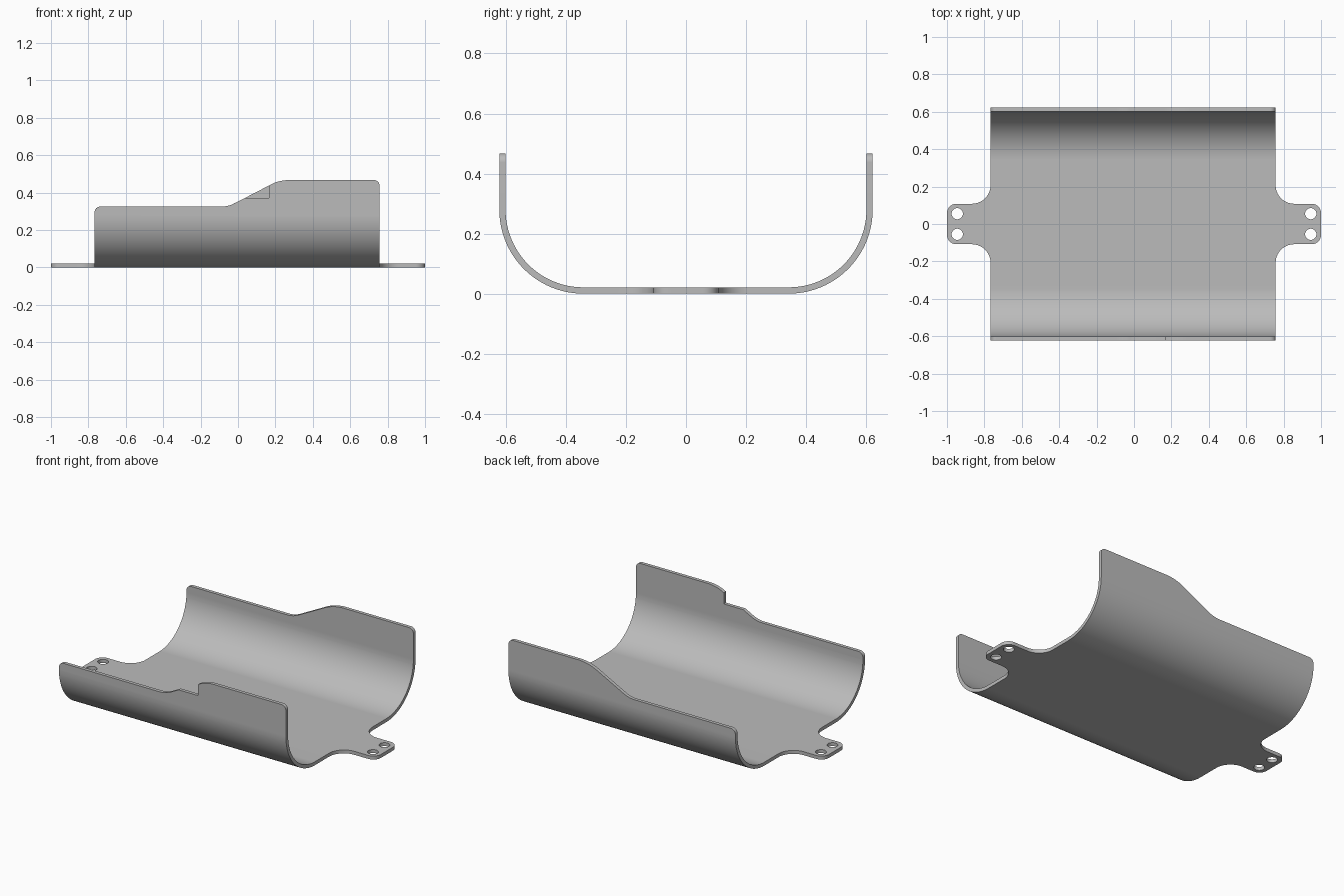
import bpy
import bmesh
from math import radians, tan, cos, sin, pi
from mathutils import Vector, Matrix

if "Cube" in bpy.data.objects:
    bpy.data.objects.remove(bpy.data.objects["Cube"])

LEFT, RIGHT = -0.767, 0.757     # body ends
HALF_W, THICK, BEND = 0.622, 0.021, 0.28
LOW, HIGH = 0.325, 0.467        # wall heights


def rounded(points, steps=10):
    """Outline from (u, v, radius) corners, each replaced by an arc."""
    out = []
    for i, (u, v, r) in enumerate(points):
        p = Vector((u, v))
        if not r:
            out.append(p)
            continue
        a = (Vector(points[i - 1][:2]) - p).normalized()
        b = (Vector(points[(i + 1) % len(points)][:2]) - p).normalized()
        half = a.angle(b) / 2
        centre = p + (a + b).normalized() * r / sin(half)
        start = p + a * r / tan(half) - centre
        sweep = (p + b * r / tan(half) - centre).angle_signed(start)
        out += [centre + Matrix.Rotation(sweep * k / steps, 2) @ start
                for k in range(steps + 1)]
    return out


def prism(name, outline, axis, lo, hi):
    """Solid made by extruding a 2D outline along x, y or z."""
    place = {"x": lambda u, v, w: (w, u, v),
             "y": lambda u, v, w: (u, w, v),
             "z": lambda u, v, w: (u, v, w)}[axis]
    bm = bmesh.new()
    face = bm.faces.new([bm.verts.new(place(p[0], p[1], lo)) for p in outline])
    ext = bmesh.ops.extrude_face_region(bm, geom=[face])
    shift = Vector(place(0, 0, hi - lo))
    bmesh.ops.translate(bm, vec=shift,
                        verts=[g for g in ext["geom"] if isinstance(g, bmesh.types.BMVert)])
    bmesh.ops.recalc_face_normals(bm, faces=bm.faces)
    mesh = bpy.data.meshes.new(name)
    bm.to_mesh(mesh)
    bm.free()
    obj = bpy.data.objects.new(name, mesh)
    bpy.context.collection.objects.link(obj)
    return obj


# Curved tray: a U section running the full length
inner, inner_r = HALF_W - THICK, BEND - THICK
section = rounded([(-HALF_W, HIGH, 0), (-HALF_W, 0, BEND), (HALF_W, 0, BEND), (HALF_W, HIGH, 0),
                   (inner, HIGH, 0), (inner, THICK, inner_r),
                   (-inner, THICK, inner_r), (-inner, HIGH, 0)], 24)
tray = prism("curved_tray", section, "x", -1, 1)
cutters = []

# Cut the four corners away, leaving a filleted mounting tab at each end
TAB = 0.108
for sx, end in ((-1, LEFT), (1, RIGHT)):
    for sy in (-1, 1):
        corner = rounded([(end, 0.8 * sy, 0), (end, TAB * sy, 0.1), (sx, TAB * sy, 0),
                          (1.2 * sx, TAB * sy, 0), (1.2 * sx, 0.8 * sy, 0)])
        cutters.append(prism("corner_cutter", corner, "z", -0.1, 0.8))
        # Rounded tab tip
        tip = rounded([(sx, 0.05 * sy, 0), (sx, TAB * sy, 0.05), (0.93 * sx, TAB * sy, 0),
                       (0.93 * sx, 0.15 * sy, 0), (1.1 * sx, 0.15 * sy, 0),
                       (1.1 * sx, 0.05 * sy, 0)])
        cutters.append(prism("tip_cutter", tip, "z", -0.1, 0.2))
        # Screw hole
        hole = [(0.945 * sx + 0.03 * cos(2 * pi * k / 32),
                 0.055 * sy + 0.03 * sin(2 * pi * k / 32)) for k in range(32)]
        cutters.append(prism("hole_cutter", hole, "z", -0.1, 0.2))

# Wall tops: a ramp on both sides, with a step in the front one
low_end = [(LEFT, 0.25, 0), (LEFT, LOW, 0.03), (-0.052, LOW, 0.16)]
high_end = [(RIGHT, HIGH, 0.03), (RIGHT, 0.25, 0), (1.2, 0.25, 0),
            (1.2, 0.7, 0), (-1.2, 0.7, 0), (-1.2, 0.25, 0)]
back_top = low_end + [(0.222, HIGH, 0.28)] + high_end
front_top = low_end + [(0.037, 0.371, 0), (0.167, 0.371, 0), (0.167, 0.439, 0),
                       (0.222, HIGH, 0.22)] + high_end
cutters.append(prism("back_wall_cutter", rounded(back_top), "y", 0.5, 0.8))
cutters.append(prism("front_wall_cutter", rounded(front_top), "y", -0.8, -0.5))

bpy.context.view_layer.objects.active = tray
for cutter in cutters:
    cutter.hide_render = True
    mod = tray.modifiers.new("cut", "BOOLEAN")
    mod.operation, mod.solver, mod.object = "DIFFERENCE", "EXACT", cutter
    bpy.ops.object.modifier_apply(modifier=mod.name)
    bpy.data.objects.remove(cutter)

# Plain grey finish
grey = bpy.data.materials.new("plain_grey")
grey.use_nodes = True
colour = (0.5, 0.5, 0.5, 1)
grey.diffuse_color = colour
grey.node_tree.nodes["Principled BSDF"].inputs["Base Color"].default_value = colour
tray.data.materials.clear()
tray.data.materials.append(grey)

# Smooth bends, sharp rims
bpy.ops.object.select_all(action="DESELECT")
tray.select_set(True)
bpy.ops.object.shade_smooth_by_angle(angle=radians(30))
weighted = tray.modifiers.new("even_shading", "WEIGHTED_NORMAL")
weighted.keep_sharp = True
